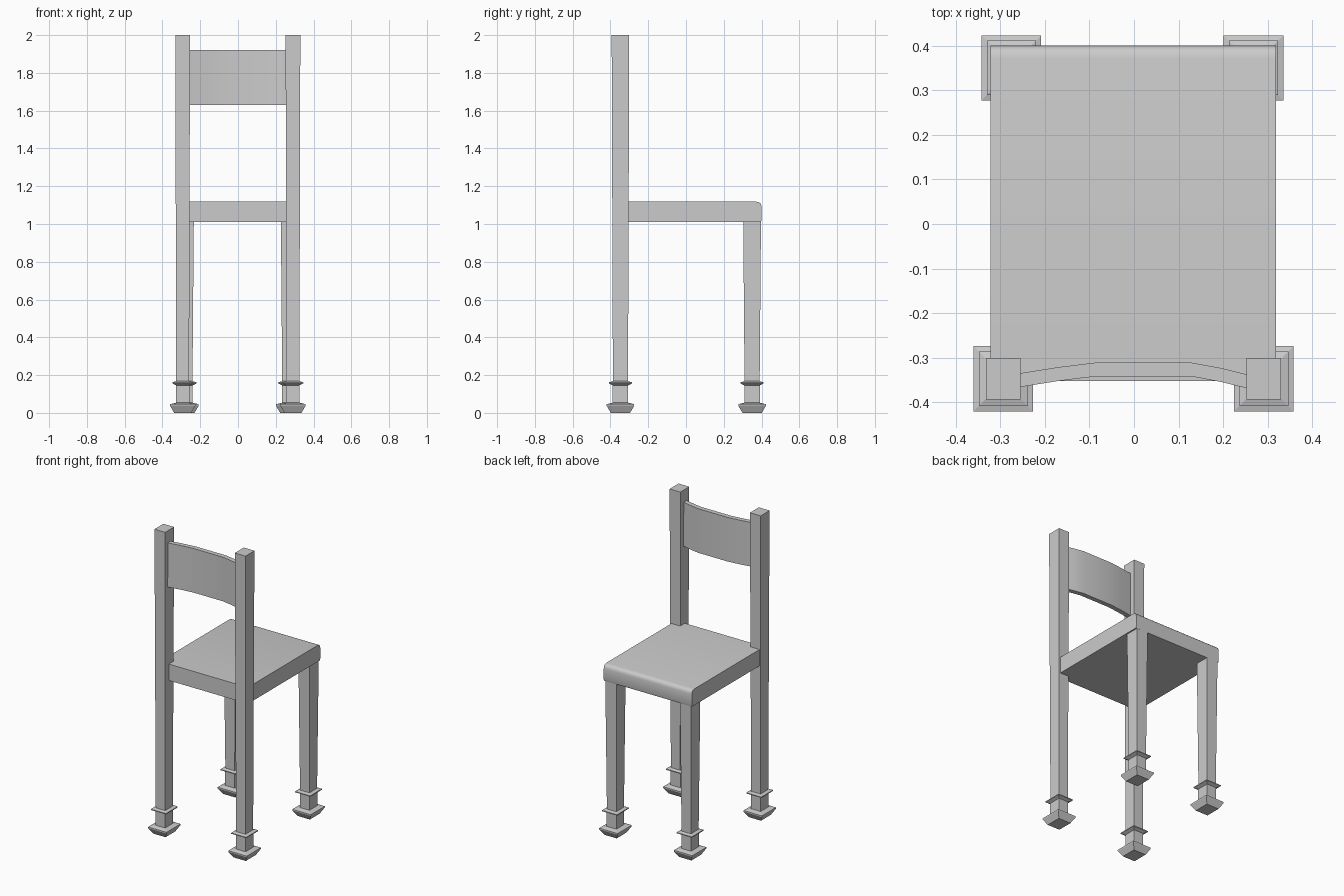
import bpy, bmesh

if "Cube" in bpy.data.objects:
    bpy.data.objects.remove(bpy.data.objects["Cube"])


def make_object(name, bm, smooth=False):
    bmesh.ops.recalc_face_normals(bm, faces=bm.faces)
    mesh = bpy.data.meshes.new(name)
    bm.to_mesh(mesh)
    bm.free()
    obj = bpy.data.objects.new(name, mesh)
    bpy.context.collection.objects.link(obj)
    if smooth:
        bpy.ops.object.select_all(action='DESELECT')
        obj.select_set(True)
        bpy.context.view_layer.objects.active = obj
        bpy.ops.object.shade_smooth_by_angle(angle=0.6)
    return obj


def loft(name, cx, cy, sections):
    """Stack rectangular sections (half width, half depth, height) with caps."""
    bm = bmesh.new()
    rings = [[bm.verts.new((cx + sx * hx, cy + sy * hy, z))
              for sx, sy in ((-1, -1), (1, -1), (1, 1), (-1, 1))]
             for hx, hy, z in sections]
    for a, b in zip(rings, rings[1:]):
        for i in range(4):
            j = (i + 1) % 4
            bm.faces.new((a[i], a[j], b[j], b[i]))
    bm.faces.new(rings[0])
    bm.faces.new(rings[-1])
    return make_object(name, bm)


def prism(name, points, to_3d, lo, hi):
    """Extrude a closed 2D outline between two levels."""
    bm = bmesh.new()
    a = [bm.verts.new(to_3d(p, lo)) for p in points]
    b = [bm.verts.new(to_3d(p, hi)) for p in points]
    for i in range(len(points)):
        j = (i + 1) % len(points)
        bm.faces.new((a[i], a[j], b[j], b[i]))
    bm.faces.new(a)
    bm.faces.new(b)
    return make_object(name, bm, smooth=True)


# Legs: flared foot, ankle, thin collar, then a shaft widening to the top
HX, HY = 0.034, 0.040
FOOT = [(0.011, 0), (0.033, 0.038), (0.033, 0.046), (0.001, 0.054),
        (0.001, 0.146), (0.021, 0.156), (0.021, 0.162), (0.0, 0.168)]


def leg(name, cx, cy, top_hx, top_hy, top_z):
    sections = [(HX + o, HY + o, z) for o, z in FOOT]
    loft(name, cx, cy, sections + [(top_hx, top_hy, top_z)])


for side, back_x, seat_x in (("left", -0.293, -0.275), ("right", 0.291, 0.268)):
    leg("back_post_" + side, back_x, -0.347, 0.039, 0.0465, 2.0)
    leg("seat_leg_" + side, seat_x, 0.350, 0.041, 0.047, 1.02)

# Seat: side profile (y, z) with a rounded upper edge
seat_profile = [(-0.352, 1.01), (0.397, 1.01), (0.400, 1.02), (0.400, 1.092),
                (0.396, 1.107), (0.387, 1.115), (0.372, 1.118), (-0.352, 1.118)]
prism("seat", seat_profile, lambda p, x: (x, p[0], p[1]), -0.322, 0.318)

# Backrest: gently bowed board between the posts
bow = [(-0.258, -0.335), (-0.17, -0.321), (-0.088, -0.311),
       (0.13, -0.311), (0.195, -0.323), (0.256, -0.338)]
outline = bow + [(x, y - 0.031) for x, y in reversed(bow)]
prism("backrest", outline, lambda p, z: (p[0], p[1], z), 1.63, 1.92)
